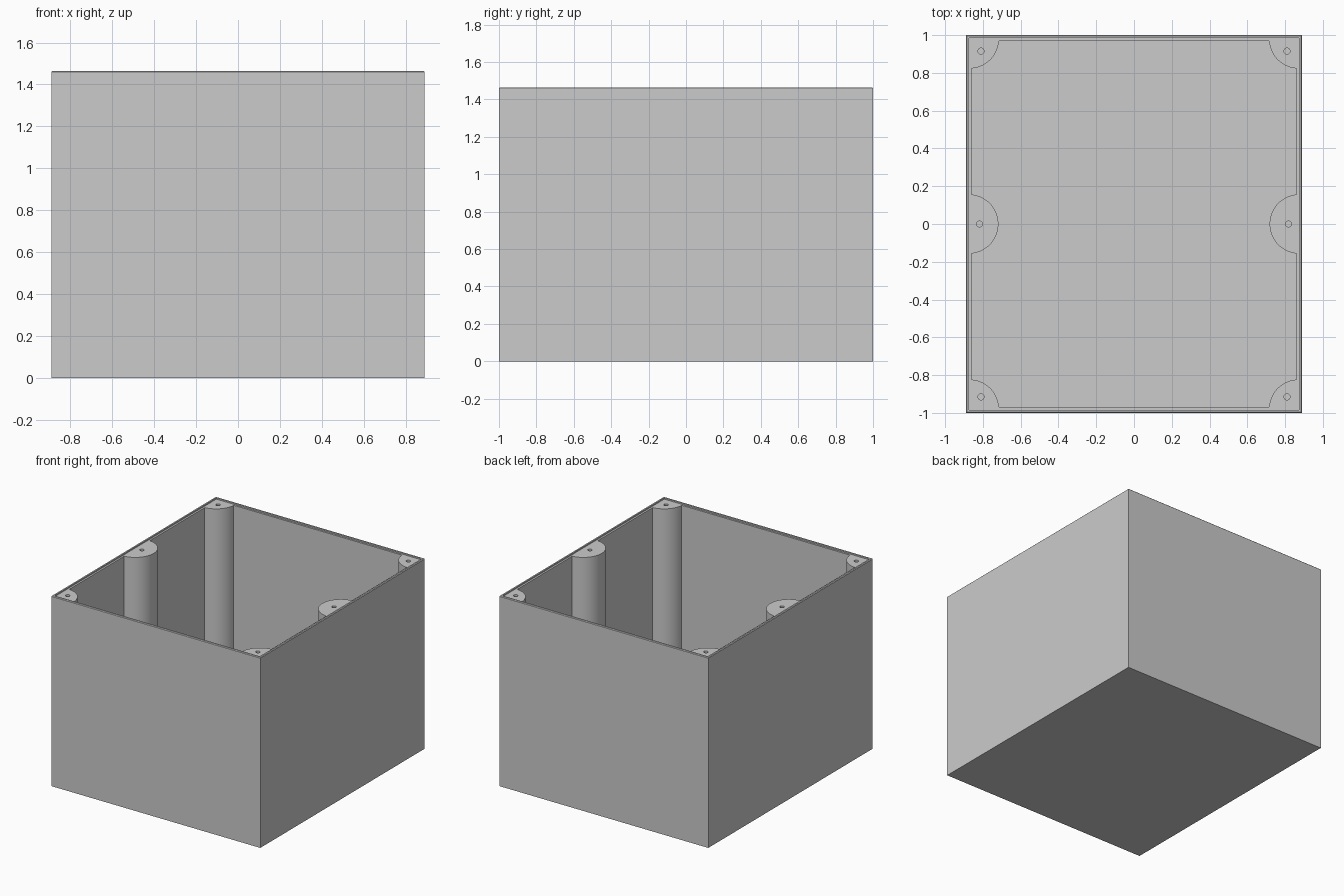
import bpy
import math

if "Cube" in bpy.data.objects:
    bpy.data.objects.remove(bpy.data.objects["Cube"], do_unlink=True)

# Main dimensions
HALF_X, HALF_Y, HEIGHT = 0.89, 1.0, 1.465
WALL, FLOOR = 0.03, 0.03
RIM = 0.016            # thickness of the raised rim
LEDGE_Z = 1.455        # seat for a lid, and post tops
POST_R, HOLE_R, HOLE_DEPTH = 0.157, 0.016, 0.2

grey = bpy.data.materials.new("plain grey")
grey.use_nodes = True
colour = (0.6, 0.6, 0.6, 1)
grey.diffuse_color = colour
grey.node_tree.nodes["Principled BSDF"].inputs["Base Color"].default_value = colour


def block(name, inset, z0, z1):
    """Box inset from the outer walls, between two heights."""
    bpy.ops.mesh.primitive_cube_add(size=2, location=(0, 0, (z0 + z1) / 2))
    ob = bpy.context.object
    ob.name = name
    ob.scale = (HALF_X - inset, HALF_Y - inset, (z1 - z0) / 2)
    bpy.ops.object.transform_apply(location=True, rotation=False, scale=True)
    return ob


def cylinder(name, x, y, radius, z0, z1, sides):
    bpy.ops.mesh.primitive_cylinder_add(
        vertices=sides, radius=radius, depth=z1 - z0, location=(x, y, (z0 + z1) / 2))
    bpy.context.object.name = name
    return bpy.context.object


def cut(target, cutter):
    """Subtract the cutter and throw it away."""
    cutter.hide_render = True
    mod = target.modifiers.new("cut", "BOOLEAN")
    mod.operation = "DIFFERENCE"
    mod.solver = "EXACT"
    mod.object = cutter
    bpy.context.view_layer.objects.active = target
    bpy.ops.object.modifier_apply(modifier=mod.name)
    bpy.data.objects.remove(cutter, do_unlink=True)


# Solid body with a fine chamfer round the top edge
box = block("open_box", 0, 0, HEIGHT)
for v in box.data.vertices:
    v.select = False
bevel = box.data.attributes.new("bevel_weight_edge", "FLOAT", "EDGE")
for e in box.data.edges:
    top = all(box.data.vertices[i].co.z > HEIGHT / 2 for i in e.vertices)
    bevel.data[e.index].value = 1.0 if top else 0.0
chamfer = box.modifiers.new("chamfer", "BEVEL")
chamfer.limit_method = "WEIGHT"
chamfer.width = 0.005
bpy.context.view_layer.objects.active = box
bpy.ops.object.modifier_apply(modifier=chamfer.name)

# Post positions: four corners and the middle of each side wall
corners = [(sx, sy) for sx in (-1, 1) for sy in (-1, 1)]
posts = [(sx * 0.872, sy * 0.98) for sx, sy in corners] + [(-0.875, 0), (0.875, 0)]
holes = [(sx * 0.81, sy * 0.915) for sx, sy in corners] + [(-0.818, 0), (0.818, 0)]

# Cavity with the posts left standing, then the lid ledge
cavity = block("cavity", WALL, FLOOR, HEIGHT + 0.2)
for x, y in posts:
    cut(cavity, cylinder("post", x, y, POST_R, -0.1, HEIGHT + 0.4, 64))
cut(box, cavity)
cut(box, block("ledge", RIM, LEDGE_Z, HEIGHT + 0.3))

# Screw holes in the post tops
for x, y in holes:
    cut(box, cylinder("hole", x, y, HOLE_R, LEDGE_Z - HOLE_DEPTH, HEIGHT + 0.1, 24))

# Finish
box.data.materials.clear()
box.data.materials.append(grey)
for p in box.data.polygons:
    p.material_index = 0
bpy.ops.object.select_all(action="DESELECT")
box.select_set(True)
bpy.context.view_layer.objects.active = box
bpy.ops.object.shade_smooth_by_angle(angle=math.radians(30))
